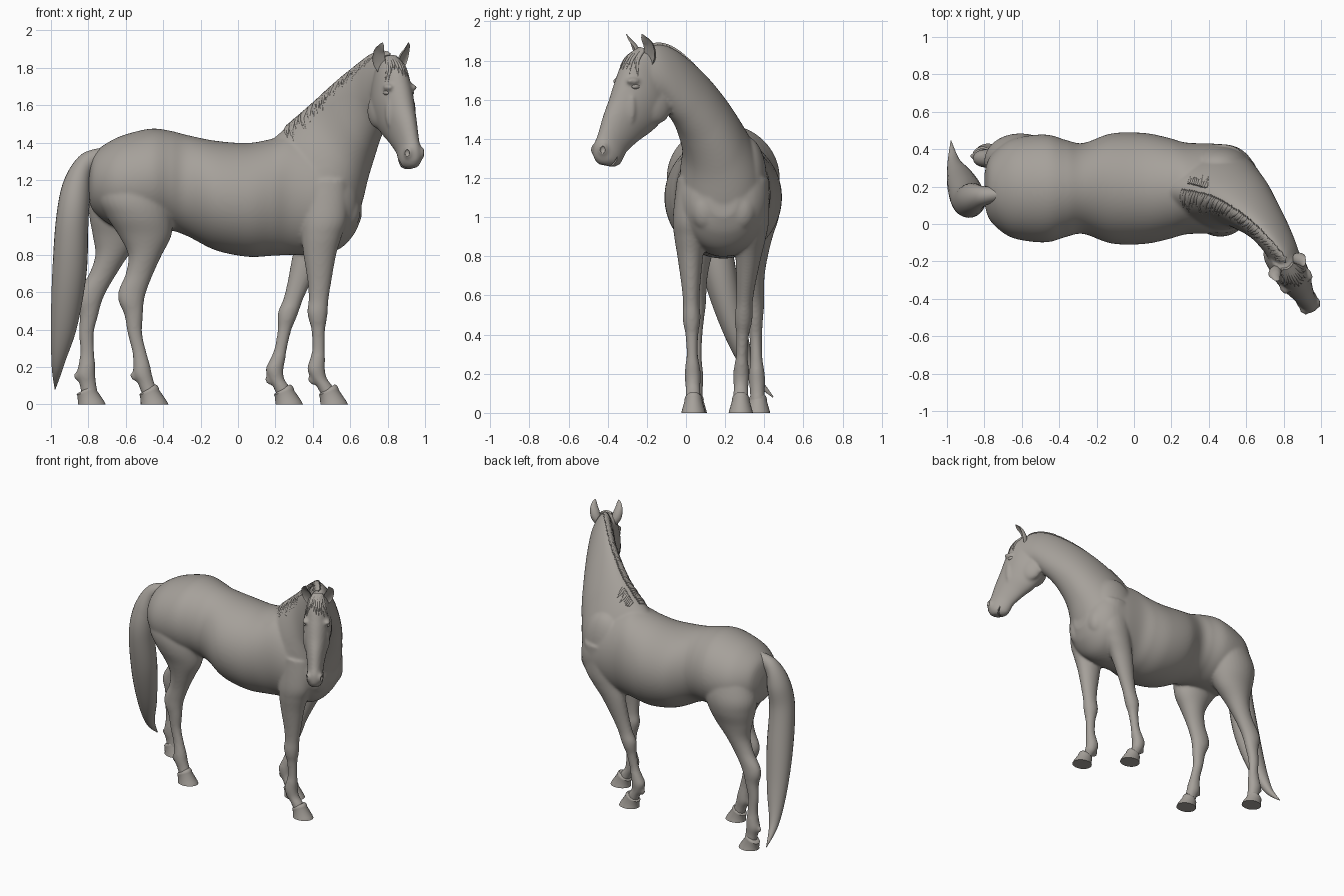
import bpy, bmesh, math, random
from mathutils import Vector, Matrix

random.seed(4)
if "Cube" in bpy.data.objects:
    bpy.data.objects.remove(bpy.data.objects["Cube"], do_unlink=True)

coat = bpy.data.materials.new("warm grey")
coat.use_nodes = True
GREY = (0.38, 0.355, 0.325, 1)
coat.diffuse_color = GREY
coat.node_tree.nodes["Principled BSDF"].inputs["Base Color"].default_value = GREY


# A section row holds a top point, an opposite bottom point and a half width
def spline(rows, u):
    last = len(rows) - 1
    u = max(0, min(last, u))
    i = min(int(u), last - 1)
    f = u - i
    quad = [rows[max(0, min(last, i + k))] for k in (-1, 0, 1, 2)]
    return [b + 0.5 * f * (c - a + f * (2 * a - 5 * b + 4 * c - d + f * (3 * (b - c) + d - a)))
            for a, b, c, d in zip(*quad)]


def halves(row):
    top, bottom = Vector(row[:3]), Vector(row[3:6])
    return (top + bottom) / 2, (top - bottom) / 2


def frame(rows, u):
    row = spline(rows, u)
    center, axis = halves(row)
    tangent = halves(spline(rows, u + 0.05))[0] - halves(spline(rows, u - 0.05))[0]
    return center, axis, tangent.cross(axis).normalized() * max(row[6], 0.001)


def section_point(fr, t, taper=0, cup=False):
    center, axis, side = fr
    c, s = math.cos(t), math.sin(t)
    depth = -0.3 * c if cup and c > 0 else c
    return center + axis * depth + side * s * (1 - taper * c)


def loft(bm, rows, segments=24, steps=6, taper=0, cup=False):
    rings = []
    for k in range((len(rows) - 1) * steps + 1):
        fr = frame(rows, k / steps)
        rings.append([bm.verts.new(section_point(fr, math.tau * j / segments, taper, cup))
                      for j in range(segments)])
    for a, b in zip(rings, rings[1:]):
        for j in range(segments):
            n = (j + 1) % segments
            bm.faces.new((a[j], a[n], b[n], b[j]))
    bm.faces.new(rings[0])
    bm.faces.new(rings[-1][::-1])


def blob(bm, center, ax, ay, az):
    m = Matrix((ax, ay, az)).transposed().to_4x4()
    bmesh.ops.create_uvsphere(bm, u_segments=40, v_segments=24, radius=1,
                              matrix=Matrix.Translation(center) @ m)


def finish(name, bm, angle=40):
    bmesh.ops.recalc_face_normals(bm, faces=bm.faces)
    mesh = bpy.data.meshes.new(name)
    bm.to_mesh(mesh)
    bm.free()
    mesh.materials.append(coat)
    obj = bpy.data.objects.new(name, mesh)
    bpy.context.collection.objects.link(obj)
    bpy.ops.object.select_all(action="DESELECT")
    obj.select_set(True)
    bpy.context.view_layer.objects.active = obj
    bpy.ops.object.shade_smooth_by_angle(angle=math.radians(angle))
    return obj


# Head space: distance forward, height, distance to the left
AHEAD, LEFT, UP = Vector((0.5, -0.866, 0)), Vector((0.866, 0.5, 0)), Vector((0, 0, 1))


def head_at(s, z, side=0):
    return Vector((0.77, -0.14, z)) + AHEAD * s + LEFT * side


# Torso: x, top, bottom, half width
torso = [(x, 0.19, top, x, 0.19, low, w) for x, top, low, w in (
    (-.8, 1.24, 1.1, .08), (-.77, 1.34, 1.03, .17), (-.68, 1.41, .96, .25),
    (-.58, 1.45, .93, .28), (-.46, 1.475, .93, .287), (-.36, 1.463, .93, .258),
    (-.27, 1.44, .9, .243), (-.12, 1.41, .825, .294), (.05, 1.398, .79, .297),
    (.18, 1.42, .795, .272), (.28, 1.45, .8, .245), (.42, 1.42, .8, .24),
    (.54, 1.36, .83, .225), (.62, 1.26, .91, .165), (.66, 1.16, 1.0, .07))]

# Neck: crest point, throat point, half width
neck = [(.12, .19, 1.36, .58, .19, .88, .2), (.25, .17, 1.475, .655, .18, 1.05, .205),
        (.4, .14, 1.605, .695, .13, 1.22, .158), (.52, .08, 1.715, .735, .055, 1.37, .124),
        (.63, 0, 1.805, .765, -.01, 1.46, .1), (.72, -.09, 1.87, .785, -.07, 1.52, .088),
        (.79, -.17, 1.88, .8, -.13, 1.58, .08), (.84, -.24, 1.84, .83, -.2, 1.62, .065)]
NECK_TAPER = 0.24

# Head: brow line, jaw line, half width
head = [(*head_at(s, z), *head_at(r, y), w) for s, z, r, y, w in (
    (.1, 1.865, -.02, 1.74, .06), (.195, 1.81, -.06, 1.63, .083),
    (.243, 1.71, -.04, 1.53, .096), (.285, 1.6, .03, 1.45, .085),
    (.32, 1.52, .12, 1.39, .067), (.355, 1.42, .19, 1.335, .054),
    (.378, 1.365, .215, 1.295, .057), (.378, 1.31, .235, 1.268, .051),
    (.355, 1.272, .265, 1.256, .03))]

# Legs: height, back edge, front edge, half width
FORELEG = ((1.2, .36, .58, .06), (1.0, .34, .585, .085), (.9, .34, .555, .08),
           (.8, .35, .525, .066), (.65, .373, .498, .048), (.56, .378, .484, .042),
           (.5, .37, .48, .046), (.455, .378, .475, .043), (.4, .392, .466, .033),
           (.3, .397, .464, .029), (.24, .384, .466, .037), (.19, .37, .465, .042),
           (.14, .39, .475, .038), (.1, .418, .505, .038), (.045, .448, .535, .04))
HINDLEG = ((1.25, -.74, -.38, .12), (1.1, -.75, -.36, .148), (1.0, -.7, -.35, .138),
           (.9, -.635, -.357, .103), (.8, -.588, -.407, .075), (.7, -.6, -.453, .055),
           (.61, -.638, -.488, .05), (.55, -.638, -.503, .048), (.48, -.608, -.508, .04),
           (.38, -.59, -.512, .032), (.28, -.565, -.49, .031), (.21, -.56, -.47, .039),
           (.16, -.56, -.46, .042), (.11, -.535, -.445, .038), (.045, -.51, -.42, .04))


def fore_swing(z):
    return -0.24 * (1 - (min(z, 0.95) / 0.95) ** 1.6)


def hind_swing(z):
    return -0.335 + 0.2 * z if z < 0.85 else 0.47 * (min(z, 1.2) - 1.2)


# Each leg: name, outline, stride offset, sideways path, heel position
LEGS = (("right_front", FORELEG, lambda z: 0, lambda z: .038 - .02 * z, .44),
        ("left_front", FORELEG, fore_swing, lambda z: .28 + .06 * z * z, .44),
        ("right_hind", HINDLEG, lambda z: 0, lambda z: .045 + .015 * z, -.52),
        ("left_hind", HINDLEG, hind_swing, lambda z: .368 - .03 * z, -.52))
# Hoof rows run from the coronet band down to the hollow sole
HOOF = ((.108, .008, .078, .032), (.1, -.002, .09, .042), (.085, -.008, .098, .046),
        (.077, -.004, .099, .045), (.02, 0, .138, .058), (0, 0, .148, .062),
        (0, .012, .138, .053), (.014, .03, .12, .04))

body = bmesh.new()
loft(body, torso, 72, 10)
loft(body, neck, 56, 10, NECK_TAPER)
loft(body, head, 40, 8, taper=-0.05)

for name, outline, swing, path, heel in LEGS:
    loft(body, [(b + swing(z), path(z), z, a + swing(z), path(z), z, w)
                for z, a, b, w in outline], 32)
    # Ergot behind the fetlock
    z, back = outline[-3][:2]
    blob(body, (back + swing(z) + .006, path(z), z - .012),
         (.022, 0, -.016), (0, .014, 0), (.01, 0, .018))
    # Hoof slopes from the toe down to the heel
    bm = bmesh.new()
    start, y = heel + swing(0), path(0)
    loft(bm, [(start + b, y, z, start + a, y, z * 0.6, w) for z, a, b, w in HOOF], 28, 1)
    finish(name + "_hoof", bm)

for side in (-1, 1):
    # Shoulder and breast muscles
    for x, off, z, rx, ry, rz in ((.45, .12, 1.17, .17, .105, .24), (.585, .09, 1.04, .07, .08, .11)):
        blob(body, (x, .19 + side * off, z), (rx, 0, 0), (0, ry, 0), (0, 0, rz))
    # Cheek, brow, face ridge and nostril wing
    for s, z, off, rs, rl, rz in ((.045, 1.57, .048, .088, .045, .095), (.19, 1.695, .074, .04, .022, .018),
                                  (.2, 1.56, .07, .02, .022, .08), (.348, 1.345, .04, .028, .02, .034)):
        blob(body, head_at(s, z, side * off), AHEAD * rs, LEFT * rl, UP * rz)

body_obj = finish("body", body)
fuse = body_obj.modifiers.new("fuse", "REMESH")
fuse.mode = "VOXEL"
fuse.voxel_size = 0.009
fuse.use_smooth_shade = True
relax = body_obj.modifiers.new("relax", "SMOOTH")
relax.factor, relax.iterations = 0.5, 9

# Nostril and mouth hollows
bm = bmesh.new()
for side in (-1, 1):
    blob(bm, head_at(.362, 1.345, side * .056), AHEAD * .014, LEFT * .014, UP * .02)
slit = (UP * 0.9 - AHEAD * 0.45).normalized()
blob(bm, head_at(.285, 1.28), LEFT * .08, slit * .04, slit.cross(LEFT) * .005)
cutter = finish("face_cutter", bm)
cutter.hide_render = True
cutter.hide_set(True)
cut = body_obj.modifiers.new("face hollows", "BOOLEAN")
cut.operation, cut.solver, cut.object = "DIFFERENCE", "MANIFOLD", cutter

# Eyes and cupped ears
for name, side in (("right", -1), ("left", 1)):
    bm = bmesh.new()
    blob(bm, head_at(.178, 1.667, side * .075), AHEAD * .024, LEFT * .016, UP * .014)
    finish(name + "_eye", bm)
    bm = bmesh.new()
    ear = []
    for s, z, off, thick, w in ((.09, 1.78, .05, .025, .022), (.095, 1.83, .072, .03, .034),
                                (.11, 1.88, .083, .024, .03), (.135, 1.915, .083, .012, .017),
                                (.145, 1.935, .08, .003, .002)):
        out = LEFT * side * 0.4
        ear.append((*(head_at(s, z, side * off) + (AHEAD + out) * thick),
                    *(head_at(s, z, side * off) - (AHEAD + out) * thick), w))
    loft(bm, ear, 20, cup=True)
    finish(name + "_ear", bm)


# A lock of hair lies on a lofted surface between two section positions
def lock(bm, rows, taper, start, end, width):
    hair = []
    for k in range(5):
        f = k / 4
        u, t = (a + (b - a) * f for a, b in zip(start, end))
        fr = frame(rows, u)
        p = section_point(fr, t, taper)
        out = (p - fr[0]).normalized()
        hair.append((*(p + out * 0.009 * (1.1 - f)), *(p - out * 0.012),
                     width * (1 - 0.9 * f * f)))
    loft(bm, hair, 8, 2)


# Mane falls to the right, with a short tuft on the left of the withers
mane = bmesh.new()
for i in range(64):
    u = 1.1 + 5.2 * i / 63
    lock(mane, neck, NECK_TAPER, (u, -0.1),
         (u - random.uniform(0.1, 0.35), random.uniform(0.5, 0.85)), 0.015)
for i in range(10):
    u = 1.2 + i * 0.06
    lock(mane, neck, NECK_TAPER, (u, -0.35), (u - 0.12, -random.uniform(0.55, 0.75)), 0.012)
finish("mane", mane, 60)

# Forelock spreads over the brow
forelock = bmesh.new()
for i in range(11):
    t = (i - 5) * 0.2
    lock(forelock, head, -0.05, (0.1, t * 0.4), (random.uniform(1.1, 1.7), t), 0.013)
finish("forelock", forelock, 60)

# Tail sweeps back and curls to the left at the tip
tail = bmesh.new()
loft(tail, [(-.72, .16, 1.375, -.7, .16, 1.29, .035), (-.84, .15, 1.335, -.78, .15, 1.24, .055),
            (-.93, .14, 1.2, -.79, .13, 1.12, .085), (-.972, .13, 1, -.8, .12, .97, .09),
            (-.993, .17, .7, -.81, .18, .7, .085), (-1, .24, .42, -.86, .26, .42, .06),
            (-.995, .33, .2, -.93, .34, .22, .03), (-.98, .445, .08, -.975, .44, .085, .004)], steps=8)
finish("tail", tail)
